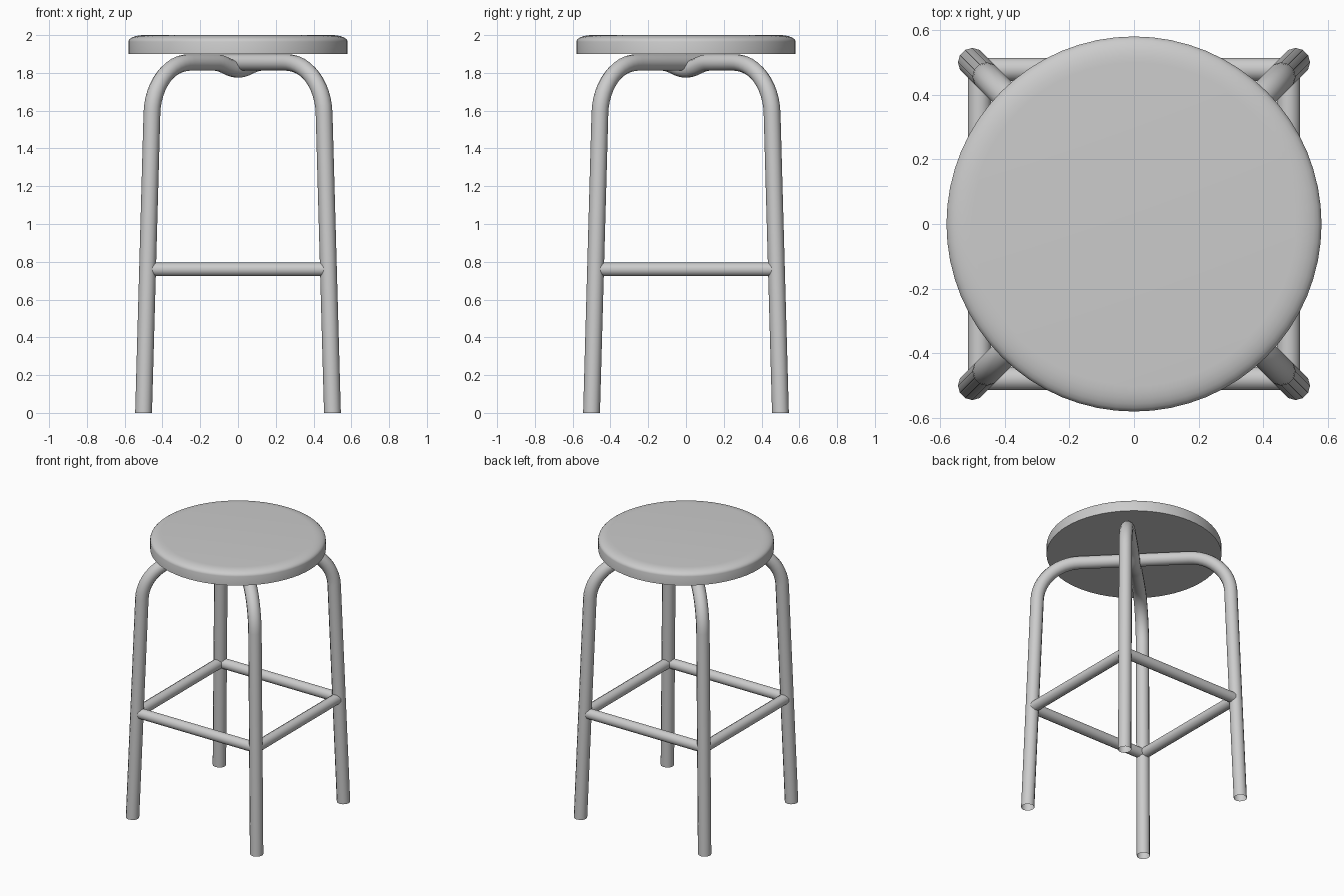
import bpy, bmesh, math
from mathutils import Vector

if "Cube" in bpy.data.objects:
    bpy.data.objects.remove(bpy.data.objects["Cube"])


def loft(name, rings, cap=True, angle=40):
    """Skin a list of equal-sized point rings into one object."""
    bm = bmesh.new()
    loops = [[bm.verts.new(p) for p in ring] for ring in rings]
    n = len(loops[0])
    for a, b in zip(loops, loops[1:]):
        for i in range(n):
            j = (i + 1) % n
            bm.faces.new((a[i], a[j], b[j], b[i]))
    if cap:
        bm.faces.new(loops[0][::-1])
        bm.faces.new(loops[-1])
    bm.normal_update()
    mesh = bpy.data.meshes.new(name)
    bm.to_mesh(mesh)
    bm.free()
    ob = bpy.data.objects.new(name, mesh)
    bpy.context.collection.objects.link(ob)
    bpy.ops.object.select_all(action='DESELECT')
    bpy.context.view_layer.objects.active = ob
    ob.select_set(True)
    bpy.ops.object.shade_smooth_by_angle(angle=math.radians(angle))
    return ob


def tube(name, path, side, radius, sides, cap, end_dir=None):
    """Sweep a circle along a planar path; side is the plane's normal."""
    rings = []
    last = len(path) - 1
    for k, p in enumerate(path):
        t = (path[min(k + 1, last)] - path[max(k - 1, 0)]).normalized()
        if end_dir and k in (0, last):
            t = end_dir if k == 0 else -end_dir
        u = t.cross(side).normalized()
        angles = [2 * math.pi * (i + 0.5) / sides for i in range(sides)]
        rings.append([p + radius * (math.cos(a) * side - math.sin(a) * u)
                      for a in angles][::-1])
    return loft(name, rings, cap)


# Seat: round disc with a softly rounded upper edge
profile = [(0.58, 1.90), (0.58, 1.965)]
for k in range(1, 7):
    a = k * math.pi / 12
    profile.append((0.50 + 0.08 * math.cos(a), 1.965 + 0.035 * math.sin(a)))
loft("seat", [[(r * math.cos(i * math.pi / 32), r * math.sin(i * math.pi / 32), z)
               for i in range(64)] for r, z in profile], angle=35)

# Leg frames: two bent tubes crossing on the diagonals under the seat
TOP, FOOT, SLOPE, BEND, R = 1.855, 0.5 * math.sqrt(2), 0.0395, 0.28, 0.0445
lean = math.atan(SLOPE)
turn = math.pi / 2 - lean
reach = BEND * math.tan(turn / 2)
centre_s = FOOT - SLOPE * TOP - reach
half = [(FOOT, 0.0)]
for k in range(13):
    a = turn * (1 - k / 12)
    half.append((centre_s + BEND * math.sin(a), TOP - BEND + BEND * math.cos(a)))


def leg_frame(name, diag, dip):
    # the middle span sinks by dip so this tube passes below the other
    mid = [(0.17 * (1 - k / 6), -dip * (1 - math.cos(math.pi * k / 6)) / 2)
           for k in range(7)]
    right = half + [(s, TOP + dz) for s, dz in mid]
    pts = right + [(-s, z) for s, z in right[-2::-1]]
    path = [diag * s + Vector((0, 0, z)) for s, z in pts]
    side = diag.cross(Vector((0, 0, 1)))
    tube(name, path, side, R, 12, False, Vector((0, 0, 1)))


leg_frame("upper_leg_frame", Vector((1, -1, 0)).normalized(), 0.0)
leg_frame("lower_leg_frame", Vector((1, 1, 0)).normalized(), 0.037)

# Footrest: four rungs joining the legs in a square
E, Z = 0.478, 0.76
corners = [Vector((x, y, Z)) for x, y in ((-E, -E), (E, -E), (E, E), (-E, E))]
for i, label in enumerate(("front", "right", "back", "left")):
    tube(label + "_rung", [corners[i], corners[(i + 1) % 4]],
         Vector((0, 0, 1)), 0.037, 12, True)
